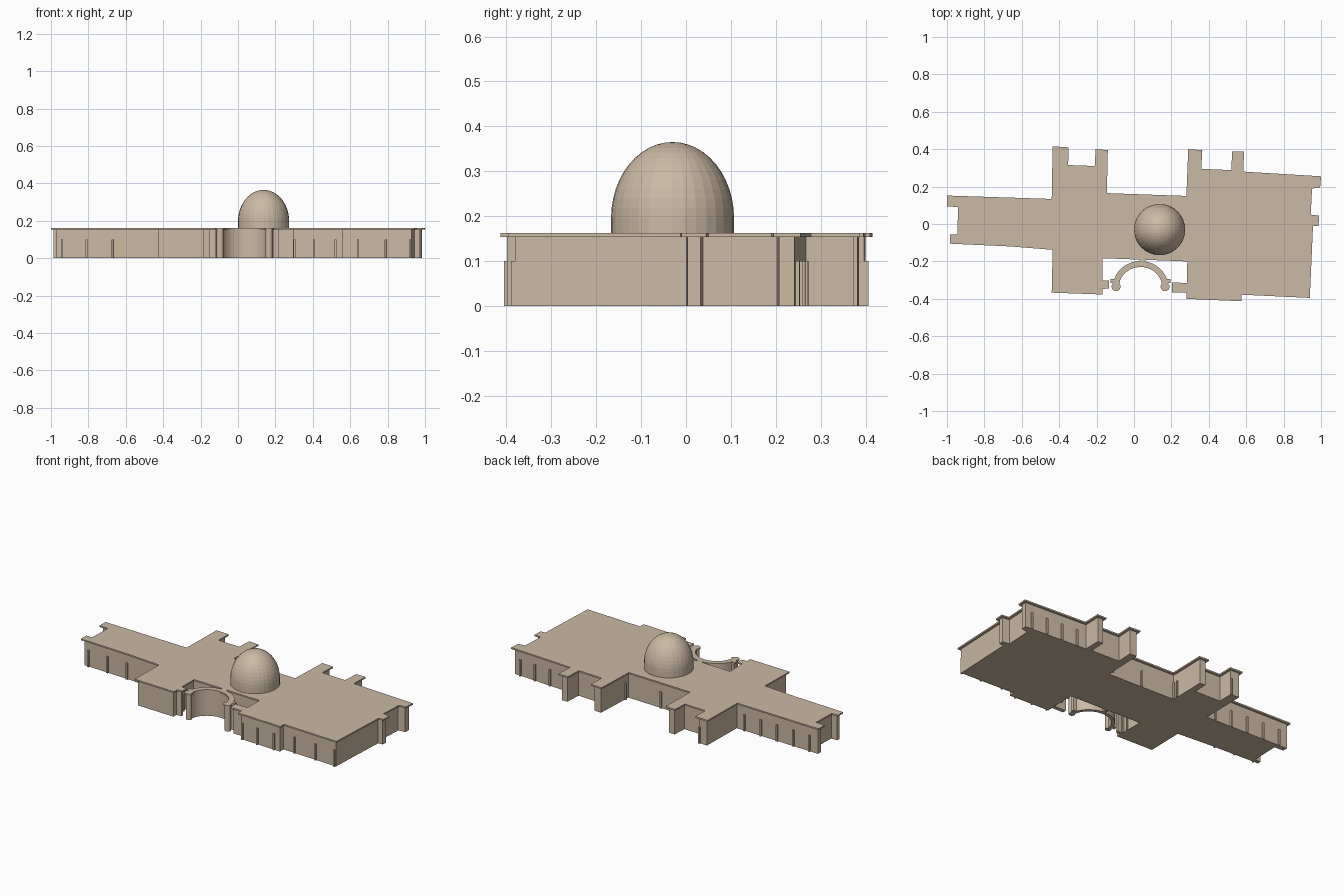
import bpy, bmesh, math
from mathutils import Vector

if "Cube" in bpy.data.objects:
    bpy.data.objects.remove(bpy.data.objects["Cube"])

stone = bpy.data.materials.new("stone")
stone.diffuse_color = (0.60, 0.49, 0.37, 1)
stone.use_nodes = True
stone.node_tree.nodes["Principled BSDF"].inputs["Base Color"].default_value = stone.diffuse_color

WALL_TOP, ROOF_TOP, OVERHANG = 0.153, 0.162, 0.014

# Roof edge outline, clockwise from the west wing
OUTLINE = [Vector(p) for p in [
    (-1, .152), (-.44, .134), (-.435, .415), (-.35, .41), (-.352, .315), (-.21, .31),
    (-.205, .40), (-.14, .395), (-.145, .165), (.28, .15), (.29, .40), (.365, .395),
    (.36, .295), (.52, .288), (.525, .388), (.588, .388), (.585, .28), (1, .255),
    (.995, .195), (.952, .19), (.945, .05), (.99, .045), (.987, -.01), (.957, -.012),
    (.94, -.395), (.575, -.378), (.575, -.413), (.28, -.40), (.28, -.367), (.203, -.365),
    (.203, -.313), (.283, -.315), (.285, -.20), (-.168, -.183), (-.168, -.302),
    (-.135, -.302), (-.135, -.345), (-.168, -.347), (-.168, -.377), (-.44, -.367),
    (-.435, -.138), (-.66, -.12), (-.985, -.105), (-.985, -.055), (-.945, -.055),
    (-.94, .09), (-1, .095)]]


def finish(name, bm):
    bmesh.ops.recalc_face_normals(bm, faces=bm.faces)
    mesh = bpy.data.meshes.new(name)
    bm.to_mesh(mesh)
    bm.free()
    ob = bpy.data.objects.new(name, mesh)
    bpy.context.collection.objects.link(ob)
    mesh.materials.append(stone)
    return ob


def inset(points, d):
    """Mitred inward offset of a clockwise outline."""
    out = []
    for i, p in enumerate(points):
        a = (p - points[i - 1]).normalized()
        b = (points[(i + 1) % len(points)] - p).normalized()
        na, nb = Vector((a.y, -a.x)), Vector((b.y, -b.x))
        out.append(p + (na + nb) * (d / (1 + na.dot(nb))))
    return out


def add_prism(bm, points, z0, z1):
    face = bm.faces.new([bm.verts.new((p[0], p[1], z0)) for p in points])
    geom = bmesh.ops.extrude_face_region(bm, geom=[face], use_keep_orig=True)["geom"]
    bmesh.ops.translate(bm, vec=(0, 0, z1 - z0),
                        verts=[g for g in geom if isinstance(g, bmesh.types.BMVert)])


def prism(name, points, z0, z1):
    bm = bmesh.new()
    add_prism(bm, points, z0, z1)
    return finish(name, bm)


def circle(x, y, r, n):
    return [(x + r * math.cos(2 * math.pi * k / n), y + r * math.sin(2 * math.pi * k / n))
            for k in range(n)]


# Main building: walls and overhanging roof slab
WALLS = inset(OUTLINE, OVERHANG)
prism("walls", WALLS, 0, WALL_TOP)
prism("roof_cornice", OUTLINE, WALL_TOP, ROOF_TOP)

# Curved entrance wall, its round end piers and the link to the building
CX, CY = 0.035, -0.335


def arc_band(half):
    angles = [math.pi * k / 20 for k in range(21)]
    ring = lambda s: [(CX + (.131 + s) * math.cos(a), CY + (.121 + s) * math.sin(a)) for a in angles]
    return ring(half) + ring(-half)[::-1]


for name, half, r, z0, z1 in (("entrance_wall", .010, .018, 0, WALL_TOP),
                              ("entrance_cornice", .016, .024, WALL_TOP, ROOF_TOP)):
    prism(name, arc_band(half), z0, z1)
    for side in (-1, 1):
        prism(name + "_pier", circle(CX + side * .131, CY, r, 16), z0, z1)
        x = CX + side * .145
        prism(name + "_block", [(x - half, CY + .02), (x + half, CY + .02),
                                (x + half, CY + .042), (x - half, CY + .042)], z0, z1)
    prism(name + "_link", [(CX + .01 - half, -.215), (CX + .01 + half, -.215),
                           (CX + .01 + half, -.18), (CX + .01 - half, -.18)], z0, z1)

# Slim half-height buttresses along the walls: wall index -> fractions
BUTTRESSES = {0: (.1, .3, .5, .7, .9), 2: (.9,), 8: (.5,), 9: (.12,), 16: (.15, .4, .65, .9),
              24: (.02, .38, .78), 26: (.15, .58, .97), 31: (.4, .8), 33: (.7, .95),
              41: (.04, .48, .9), 7: (.85, .97)}
bm = bmesh.new()
for i, fractions in BUTTRESSES.items():
    a, b = WALLS[i], WALLS[(i + 1) % len(WALLS)]
    t = (b - a).normalized()
    n = Vector((-t.y, t.x))
    for f in fractions:
        c = a.lerp(b, f)
        add_prism(bm, [c - t * .005 - n * .004, c - t * .005 + n * .009,
                       c + t * .005 + n * .009, c + t * .005 - n * .004], 0, .10)
finish("buttresses", bm)

# Dome on a short drum
DX, DY, R = 0.137, -0.03, 0.137
prism("dome_drum", circle(DX, DY, R, 32), .155, .195)
bm = bmesh.new()
bmesh.ops.create_uvsphere(bm, u_segments=32, v_segments=24, radius=R)
bmesh.ops.delete(bm, geom=[v for v in bm.verts if v.co.z < -.001], context='VERTS')
bmesh.ops.scale(bm, vec=(1, 1, .17 / R), verts=bm.verts)
bmesh.ops.translate(bm, vec=(DX, DY, .195), verts=bm.verts)
finish("dome", bm)
